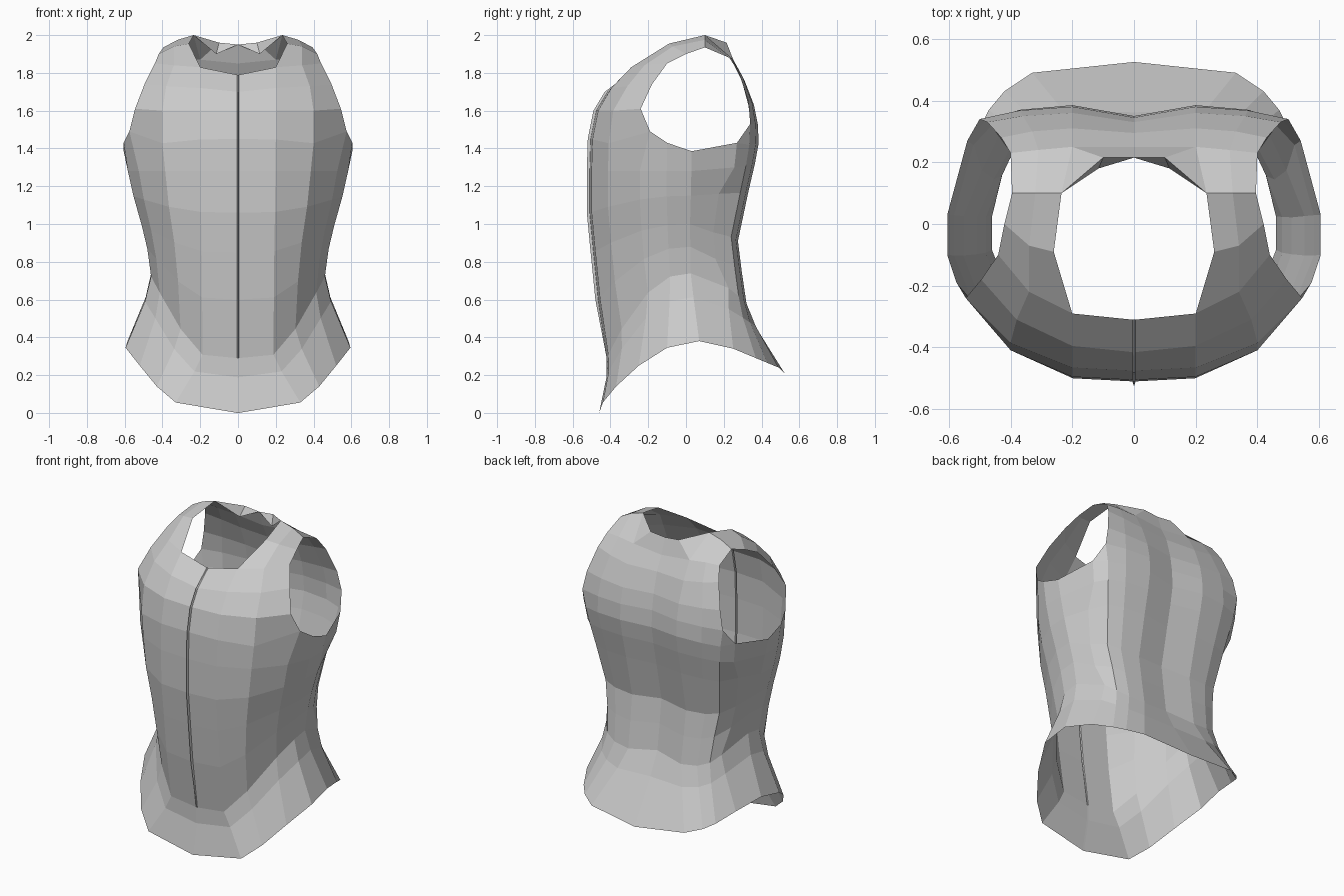
import bpy
import bmesh
from mathutils import Vector

cube = bpy.data.objects.get("Cube")
if cube:
    bpy.data.objects.remove(cube, do_unlink=True)

grey = bpy.data.materials.new("plain_grey")
grey.use_nodes = True
colour = (0.6, 0.6, 0.6, 1)
grey.diffuse_color = colour
grey.node_tree.nodes["Principled BSDF"].inputs["Base Color"].default_value = colour

# Chest outline from the front centre round the left side to the spine
WIDTH, FRONT, BACK = 0.605, 0.5, 0.385
outline = [(0, -.5), (.2, -.49), (.4, -.405), (.545, -.24), (.605, -.1), (.605, .03),
           (.54, .27), (.48, .335), (.37, .37), (.2, .385), (0, .35)]


def ring(z_front, z_side, z_back, width, front, back):
    """Scale the chest outline and bend its height between front, side and back."""
    points = []
    for x, y in outline:
        limit, reach, z_end = (FRONT, front, z_front) if y < 0 else (BACK, back, z_back)
        v = y / limit
        narrowing = (width / WIDTH - 1) * min(1, x / .4) ** 2
        points.append((x * (1 + narrowing), v * reach, z_side + (z_end - z_side) * v * v))
    return points


def with_ridge(points, height=0.015):
    """Split the front centre into a thin raised seam."""
    x, y, z = points[0]
    return [(0, y - height, z), (0.005, y, z)] + points[1:]


bm = bmesh.new()


def make(points):
    return [bm.verts.new(p) for p in points]


def face(*verts):
    bm.faces.new(verts)


def bridge(row_a, row_b):
    for i in range(min(len(row_a), len(row_b)) - 1):
        face(row_a[i], row_a[i + 1], row_b[i + 1], row_b[i])


# Flared hem
hem = [(0, -.46, 0), (.33, -.44, .055), (.43, -.37, .14), (.52, -.25, .25), (.595, -.1, .345),
       (.585, .07, .38), (.53, .25, .34), (.47, .37, .29), (.42, .43, .265), (.33, .49, .24),
       (0, .525, .205)]

# Waist to armpit
waist = ring(.29, .74, .58, .46, .42, .32)
trunk = [ring(.6, .88, .75, .48, .465, .295),
         ring(.85, 1.0, .91, .51, .49, .275),
         ring(1.06, 1.15, 1.17, .553, .51, .33),
         ring(1.28, 1.28, 1.32, .583, .51, .365)]
for level in trunk[:3]:
    x, y, z = level[6]
    level[6] = (x, y * .75, z)
armpit = ring(1.45, 1.385, 1.43, .605, .505, .385)
armpit[3] = (.575, -.19, 1.49)
armpit[4] = (.605, -.1, 1.43)
armpit[6] = (.54, .27, 1.43)

# Middle of the flare, drawn in a little so that it curves
flare = []
for low, high in zip(hem, waist):
    x, y, z = Vector(high).lerp(Vector(low), .35)
    flare.append((x * .97, y * .97, z))

rows = [make(with_ridge(r, 0)) for r in (hem, flare, waist)]
rows += [make(with_ridge(r)) for r in trunk + [armpit]]
for low, high in zip(rows, rows[1:]):
    bridge(low, high)
top = rows[-1]

# Front chest panel up to the neckline
chest = [with_ridge([(0, -.475, 1.6), (.2, -.465, 1.6), (.4, -.385, 1.6), (.545, -.24, 1.61)]),
         with_ridge([(0, -.415, 1.7), (.2, -.395, 1.72), (.38, -.31, 1.73), (.495, -.18, 1.74)]),
         with_ridge([(0, -.31, 1.79), (.2, -.29, 1.83), (.34, -.22, 1.84), (.44, -.1, 1.85)], 0)]
last = top[:5]
for points in chest:
    row = make(points)
    bridge(last, row)
    last = row
front_top = last[2:]

# Back panel, from the armhole edge to the spine
back = [[(.5, .34, 1.53), (.37, .368, 1.53), (.2, .38, 1.53), (0, .345, 1.53)],
        [(.475, .33, 1.65), (.36, .35, 1.64), (.2, .36, 1.63), (0, .33, 1.63)],
        [(.43, .28, 1.8), (.33, .3, 1.78), (.2, .31, 1.76), (0, .295, 1.76)],
        [(.4, .23, 1.88), (.31, .24, 1.88), (.2, .25, 1.87), (0, .25, 1.85)]]
last = top[8:]
first = None
for points in back:
    row = make(points)
    bridge(last, row)
    first = first or row
    last = row
face(top[7], top[8], first[0])
back_top = last

# Shoulder strap, from the neck edge to the armhole edge
strap = [[(.26, -.09, 1.955), (.34, -.07, 1.94), (.42, 0, 1.9)],
         [(.235, .1, 2), (.32, .1, 1.975), (.395, .1, 1.935)]]
last = front_top
for points in strap:
    row = make(points)
    bridge(last, row)
    last = row
bridge(last, [back_top[2], back_top[1], back_top[0]])

# Nape with a small dent on each side
shoulder, inner, spine = last[0], back_top[2], back_top[3]
dent, crest, nape = make([(.115, .18, 1.9), (.1, .215, 1.96), (0, .215, 1.95)])
face(shoulder, dent, crest)
face(dent, nape, crest)
face(shoulder, crest, inner)
face(crest, spine, inner)
face(crest, nape, spine)

bmesh.ops.recalc_face_normals(bm, faces=bm.faces)
mesh = bpy.data.meshes.new("torso_shell")
bm.to_mesh(mesh)
bm.free()
mesh.materials.append(grey)
shell = bpy.data.objects.new("torso_shell", mesh)
bpy.context.collection.objects.link(shell)

# Right half
mirror = shell.modifiers.new("mirror", "MIRROR")
mirror.use_axis[0] = True
mirror.use_clip = True
